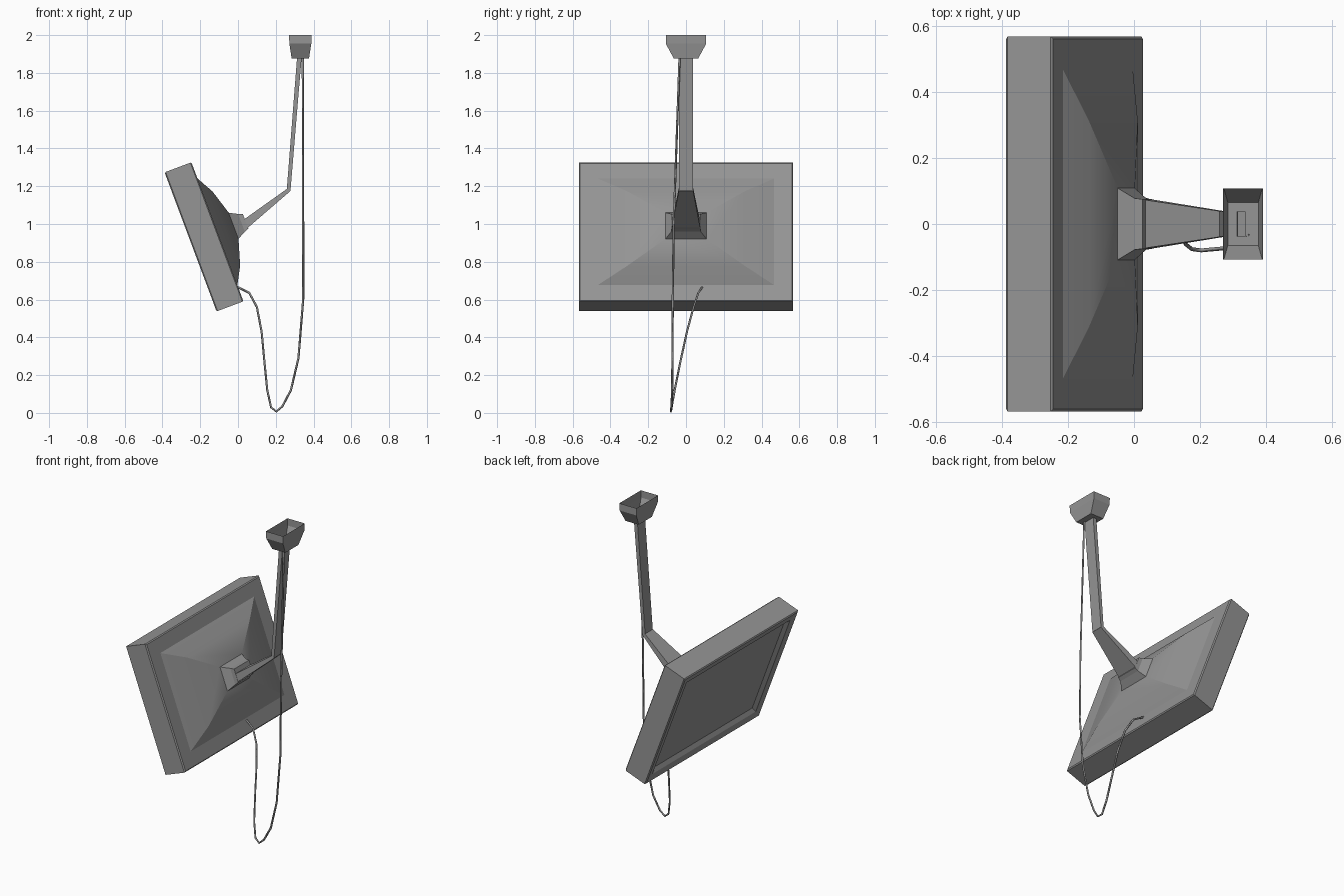
import bpy, bmesh
from math import sin, cos, radians
from mathutils import Vector

if "Cube" in bpy.data.objects:
    bpy.data.objects.remove(bpy.data.objects["Cube"], do_unlink=True)

grey = bpy.data.materials.new("plain_grey")
grey.use_nodes = True
colour = (0.30, 0.30, 0.30, 1)
grey.diffuse_color = colour
grey.node_tree.nodes["Principled BSDF"].inputs["Base Color"].default_value = colour

TILT = radians(20.5)


def finish(obj, smooth=None):
    obj.data.materials.append(grey)
    if smooth:
        bpy.ops.object.select_all(action="DESELECT")
        obj.select_set(True)
        bpy.context.view_layer.objects.active = obj
        bpy.ops.object.shade_smooth_by_angle(angle=radians(smooth))


def loft(name, rings, start=True, end=True, smooth=None):
    """Skin rectangles given as (x, z, half y, half width, width angle)."""
    bm = bmesh.new()
    loops = []
    for x, z, hy, hw, a in rings:
        w = Vector((cos(a), 0, sin(a))) * hw
        c = Vector((x, 0, z))
        y = Vector((0, hy, 0))
        loops.append([bm.verts.new(c + p) for p in (-w - y, w - y, w + y, y - w)])
    for a, b in zip(loops, loops[1:]):
        for i in range(4):
            j = (i + 1) % 4
            bm.faces.new((a[i], a[j], b[j], b[i]))
    if start:
        bm.faces.new(loops[0][::-1])
    if end:
        bm.faces.new(loops[-1])
    bmesh.ops.recalc_face_normals(bm, faces=bm.faces[:])
    mesh = bpy.data.meshes.new(name)
    bm.to_mesh(mesh)
    bm.free()
    obj = bpy.data.objects.new(name, mesh)
    bpy.context.collection.objects.link(obj)
    finish(obj, smooth)
    return obj


def tilted(depth, hy, hw):
    """Ring parallel to the screen, at a depth behind the panel centre."""
    return (-0.18 + depth * cos(TILT), 0.932 + depth * sin(TILT), hy, hw,
            TILT + radians(90))


# Screen housing: recessed screen, bevelled bezel, sides and back
loft("screen_housing", [
    tilted(-0.05, 0.495, 0.32),
    tilted(-0.07, 0.515, 0.342),
    tilted(-0.076, 0.56, 0.387),
    tilted(-0.07, 0.567, 0.393),
    tilted(0.07, 0.567, 0.393),
    tilted(0.076, 0.56, 0.387),
])

# Sloped rear shell and the block that holds the arm
loft("rear_shell", [
    tilted(0.075, 0.47, 0.303),
    tilted(0.126, 0.31, 0.21),
    tilted(0.167, 0.11, 0.075),
], start=False, smooth=20)
loft("arm_mount", [
    tilted(0.165, 0.11, 0.075),
    tilted(0.212, 0.078, 0.05),
    tilted(0.235, 0.075, 0.042),
], start=False)

# Folding arm
across = radians(130)
loft("lower_arm", [
    (0.035, 0.997, 0.075, 0.024, across),
    (0.272, 1.183, 0.038, 0.010, across),
])
loft("upper_arm", [
    (0.268, 1.178, 0.038, 0.010, radians(-5)),
    (0.325, 1.885, 0.038, 0.012, radians(-5)),
])

# Hollow ceiling bracket, open at the top
loft("ceiling_bracket", [
    (0.33, 1.877, 0.065, 0.046, 0),
    (0.33, 1.955, 0.107, 0.058, 0),
    (0.33, 2.0, 0.107, 0.06, 0),
], end=False)

# Hanging cable
path = [
    (0.00, 0.085, 0.665), (0.06, 0.065, 0.635), (0.10, 0.04, 0.56),
    (0.125, 0.005, 0.43), (0.14, -0.03, 0.27), (0.155, -0.06, 0.12),
    (0.175, -0.076, 0.03), (0.203, -0.08, 0.007), (0.235, -0.077, 0.035),
    (0.28, -0.073, 0.12), (0.32, -0.072, 0.29), (0.345, -0.07, 0.6),
    (0.345, -0.065, 1.0), (0.343, -0.034, 1.89),
]
curve = bpy.data.curves.new("cable", "CURVE")
curve.dimensions = "3D"
curve.bevel_depth = 0.006
curve.bevel_resolution = 0
spline = curve.splines.new("POLY")
spline.points.add(len(path) - 1)
for point, co in zip(spline.points, path):
    point.co = (*co, 1)
cable = bpy.data.objects.new("cable", curve)
bpy.context.collection.objects.link(cable)
finish(cable)
